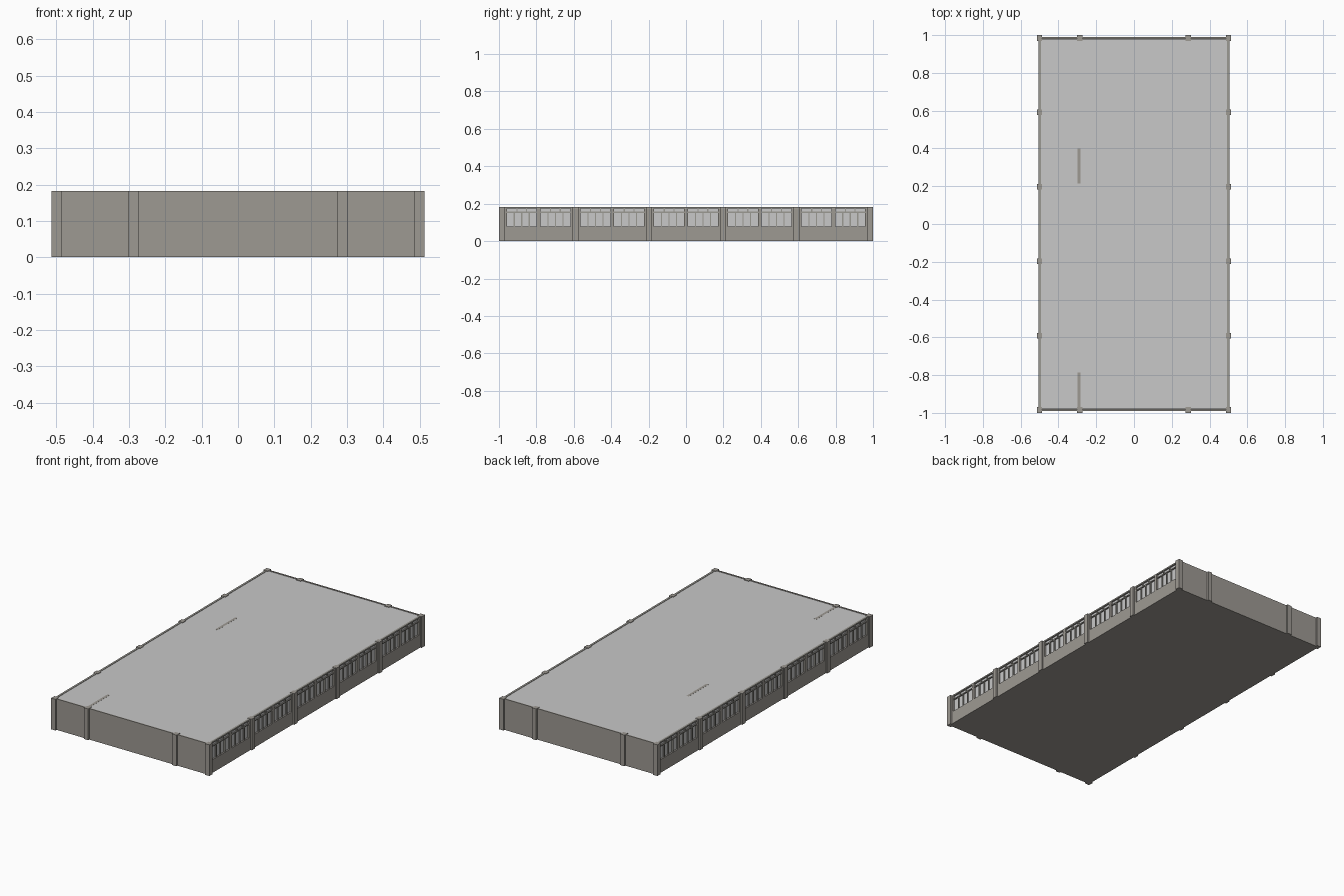
import bpy, bmesh

if "Cube" in bpy.data.objects:
    bpy.data.objects.remove(bpy.data.objects["Cube"])


def material(name, rgb):
    m = bpy.data.materials.new(name)
    m.diffuse_color = (*rgb, 1)
    m.use_nodes = True
    m.node_tree.nodes["Principled BSDF"].inputs["Base Color"].default_value = m.diffuse_color
    return m


CONCRETE = material("warm grey concrete", (0.34, 0.32, 0.29))
PALE = material("pale grey", (0.58, 0.58, 0.58))
FRAME = material("grey frame", (0.33, 0.32, 0.29))


def boxes(name, spans, mat):
    """One object made of boxes given as (x0, x1, y0, y1, z0, z1)."""
    bm = bmesh.new()
    for x0, x1, y0, y1, z0, z1 in spans:
        verts = bmesh.ops.create_cube(bm, size=1)["verts"]
        for v in verts:
            v.co.x = x1 if v.co.x > 0 else x0
            v.co.y = y1 if v.co.y > 0 else y0
            v.co.z = z1 if v.co.z > 0 else z0
    me = bpy.data.meshes.new(name)
    bm.to_mesh(me)
    bm.free()
    me.materials.append(mat)
    ob = bpy.data.objects.new(name, me)
    bpy.context.collection.objects.link(ob)
    return ob


H = 0.183
BAYS = [-0.985, -0.591, -0.197, 0.197, 0.591, 0.985]

# Floor, roof slab and glazing
boxes("floor", [(-0.505, 0.505, -0.988, 0.988, 0, 0.006)], CONCRETE)
boxes("roof", [(-0.497, 0.493, -0.98, 0.98, 0.172, 0.18)], PALE)
boxes("glazing", [(s * 0.494 - 0.002, s * 0.494 + 0.002, -0.98, 0.98, 0.07, 0.174)
                  for s in (-1, 1)], PALE)

# Blank end walls
boxes("end_walls", [(-0.5, 0.5, s * 0.986 - 0.004, s * 0.986 + 0.004, 0, 0.182)
                    for s in (-1, 1)], CONCRETE)

# Pillars round the outside
pillars = [(s * 0.5 - 0.014, s * 0.5 + 0.014, y - 0.015, y + 0.015, 0, H)
           for s in (-1, 1) for y in BAYS]
pillars += [(x - 0.014, x + 0.014, s * 0.985 - 0.015, s * 0.985 + 0.015, 0, H)
            for s in (-1, 1) for x in (-0.287, 0.287)]
boxes("pillars", pillars, CONCRETE)

# Side walls with two window openings in each bay
walls, bars = [], []
for s in (-1, 1):
    x0, x1 = s * 0.499 - 0.006, s * 0.499 + 0.006
    walls.append((x0, x1, -0.985, 0.985, 0, 0.077))
    bars.append((x0, x1, -0.985, 0.985, 0.174, 0.182))
    for a, b in zip(BAYS[:-1], BAYS[1:]):
        mid = (a + b) / 2
        for lo, hi in ((a + 0.027, mid - 0.01), (mid + 0.01, b - 0.027)):
            step = (hi - lo) / 4
            bars.append((x0 + 0.002, x1 - 0.002, lo, hi, 0.151, 0.157))
            for i in (1, 2, 3):
                y = lo + i * step
                bars.append((x0 + 0.002, x1 - 0.002, y - 0.003, y + 0.003, 0.077, 0.154))
            for i in (1.35, 2.65):
                y = lo + i * step
                bars.append((x0 + 0.002, x1 - 0.002, y - 0.003, y + 0.003, 0.154, 0.175))
        for lo, hi in ((a, a + 0.027), (mid - 0.01, mid + 0.01), (b - 0.027, b)):
            walls.append((x0, x1, lo, hi, 0.077, 0.175))
boxes("side_walls", walls, CONCRETE)
boxes("window_frames", bars, FRAME)

# Inner partitions whose tops show in the roof
boxes("partitions", [(-0.298, -0.283, a, b, 0.006, 0.1805)
                     for a, b in ((0.215, 0.4), (-0.97, -0.785))], CONCRETE)
